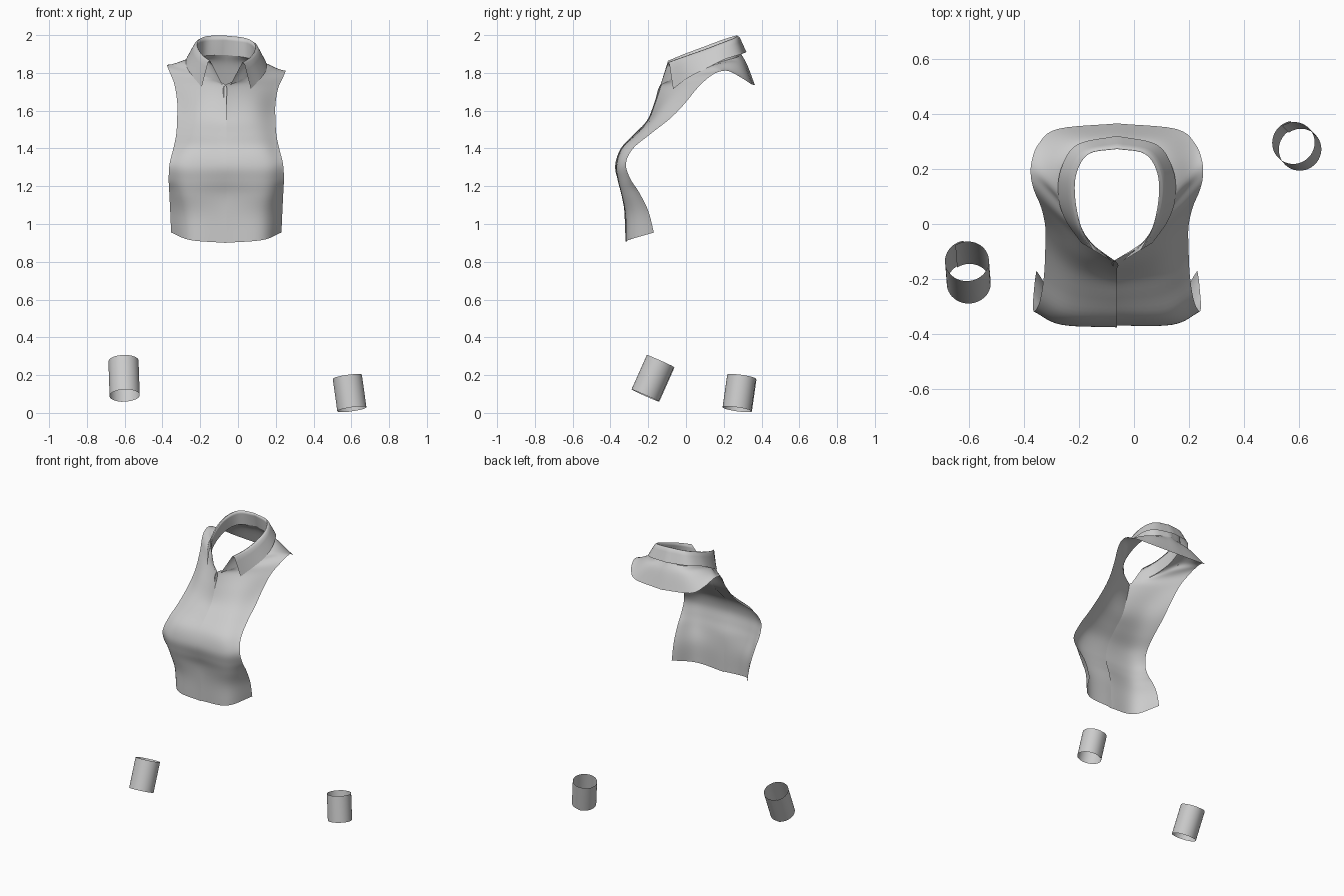
import bpy, bmesh
from math import sin, cos, radians
from mathutils import Vector, Euler

if "Cube" in bpy.data.objects:
    bpy.data.objects.remove(bpy.data.objects["Cube"])

CX = -0.062  # garment centre line


def spline(pts, n):
    """Catmull-Rom resampling, n steps per segment."""
    p = [Vector(q) for q in pts]
    p = [2 * p[0] - p[1]] + p + [2 * p[-1] - p[-2]]
    out = []
    for i in range(1, len(p) - 2):
        a, b, c, d = p[i - 1:i + 3]
        for k in range(n):
            t = k / n
            out.append(0.5 * (2 * b + (c - a) * t + (2 * a - 5 * b + 4 * c - d) * t * t
                              + (3 * b - a - 3 * c + d) * t ** 3))
    return out + [p[-2]]


def loft(rails, n_along, n_across, smooth_across=True):
    """Grid of points from rails (curves running the same way)."""
    curves = [spline(r, n_along) for r in rails]
    rows = []
    for section in zip(*curves):
        if smooth_across:
            rows.append(spline(section, n_across))
        else:
            row = []
            for a, b in zip(section, section[1:]):
                row += [a.lerp(b, k / n_across) for k in range(n_across)]
            rows.append(row + [section[-1]])
    return rows


def place(p, side):
    """Half-space point to the body, with the slight shoulder roll."""
    k = min(max((p.z - 1.5) / 0.3, 0), 1)
    return Vector((CX + side * p.x, p.y, p.z - 0.05 * k * side * p.x))


def make(name, grids):
    bm = bmesh.new()
    for g in grids:
        vs = [[bm.verts.new(p) for p in row] for row in g]
        for r0, r1 in zip(vs, vs[1:]):
            for j in range(len(r0) - 1):
                bm.faces.new((r0[j], r0[j + 1], r1[j + 1], r1[j]))
    bmesh.ops.remove_doubles(bm, verts=bm.verts, dist=0.0008)
    bmesh.ops.recalc_face_normals(bm, faces=bm.faces)
    me = bpy.data.meshes.new(name)
    bm.to_mesh(me)
    bm.free()
    ob = bpy.data.objects.new(name, me)
    bpy.context.collection.objects.link(ob)
    me.shade_smooth()
    return ob


# Shirt panels and yoke: rails run hem -> placket -> around neck -> centre back
inner = [(0, -.32, .90), (0, -.325, 1.04), (0, -.335, 1.15), (0, -.36, 1.23), (0, -.375, 1.31),
         (0, -.345, 1.40), (0, -.275, 1.475), (0, -.205, 1.55), (0, -.165, 1.65), (0, -.14, 1.73),
         (.07, -.09, 1.765), (.13, -.02, 1.795), (.155, .08, 1.83), (.15, .18, 1.865),
         (.11, .26, 1.885), (0, .295, 1.895)]
middle = [(.19, -.305, .915), (.19, -.31, 1.05), (.2, -.335, 1.155), (.2, -.355, 1.23), (.2, -.365, 1.31),
          (.18, -.335, 1.40), (.16, -.255, 1.475), (.15, -.17, 1.555), (.15, -.1, 1.65), (.155, -.04, 1.725),
          (.18, .01, 1.775), (.21, .08, 1.81), (.23, .14, 1.845), (.21, .23, 1.86),
          (.15, .30, 1.85), (0, .325, 1.84)]
outer = [(.292, -.17, .955), (.297, -.20, 1.07), (.302, -.25, 1.17), (.305, -.295, 1.24), (.3, -.318, 1.32),
         (.28, -.28, 1.40), (.265, -.19, 1.475), (.26, -.085, 1.56), (.26, -.01, 1.64), (.275, .06, 1.73),
         (.30, .12, 1.79), (.312, .17, 1.82), (.31, .225, 1.825), (.285, .29, 1.79),
         (.215, .345, 1.75), (0, .365, 1.735)]
grids = []
for side in (-1, 1):
    rail = list(inner)
    if side > 0:  # underlapping placket edge
        rail = [(-.012, y + .006, z) if i < 10 else (d, y, z) for i, (d, y, z) in enumerate(inner)]
    grids.append([[place(p, side) for p in row] for row in loft((rail, middle, outer), 5, 8)])
make("shirt_body", grids)

# Collar: stand rises to the fold, then the fall drops to pointed tips
base = [(.02, -.135, 1.735), (.12, -.035, 1.79), (.155, .08, 1.83), (.15, .18, 1.865),
        (.11, .26, 1.885), (0, .295, 1.895)]
fold = [(.085, -.095, 1.86), (.13, -.01, 1.893), (.152, .1, 1.933), (.145, .19, 1.967),
        (.10, .255, 1.99), (0, .272, 1.997)]
fall = [(.13, -.068, 1.72), (.187, .015, 1.785), (.213, .1, 1.83), (.203, .2, 1.88),
        (.145, .288, 1.905), (0, .32, 1.91)]
fold_out = []
for a, b in zip(fold, fall):
    q = Vector(a) + 0.25 * (Vector(b) - Vector(a))
    fold_out.append((q.x, q.y, a[2] - 0.008))
make("collar", [[[place(p, s) for p in row]
                 for row in loft((base, fold, fold_out, fall), 6, 4, False)] for s in (-1, 1)])


# Cuffs: tilted tubes with an overlapping seam at the back
def cuff(name, centre, radius, length, tilt):
    rot = Euler([radians(t) for t in tilt]).to_matrix()
    rows = []
    for i in range(49):
        a = radians(100 + 385 * i / 48)
        r = radius * (1 - 0.06 * i / 48)
        rows.append([Vector(centre) + rot @ Vector((r * cos(a), r * sin(a), length * (k / 6 - .5)))
                     for k in range(7)])
    return make(name, [rows])


cuff("left_cuff", (-.602, -.175, .183), .082, .2, (-24, -2, 0))
cuff("right_cuff", (.592, .283, .105), .08, .175, (-8, -8, 0))
